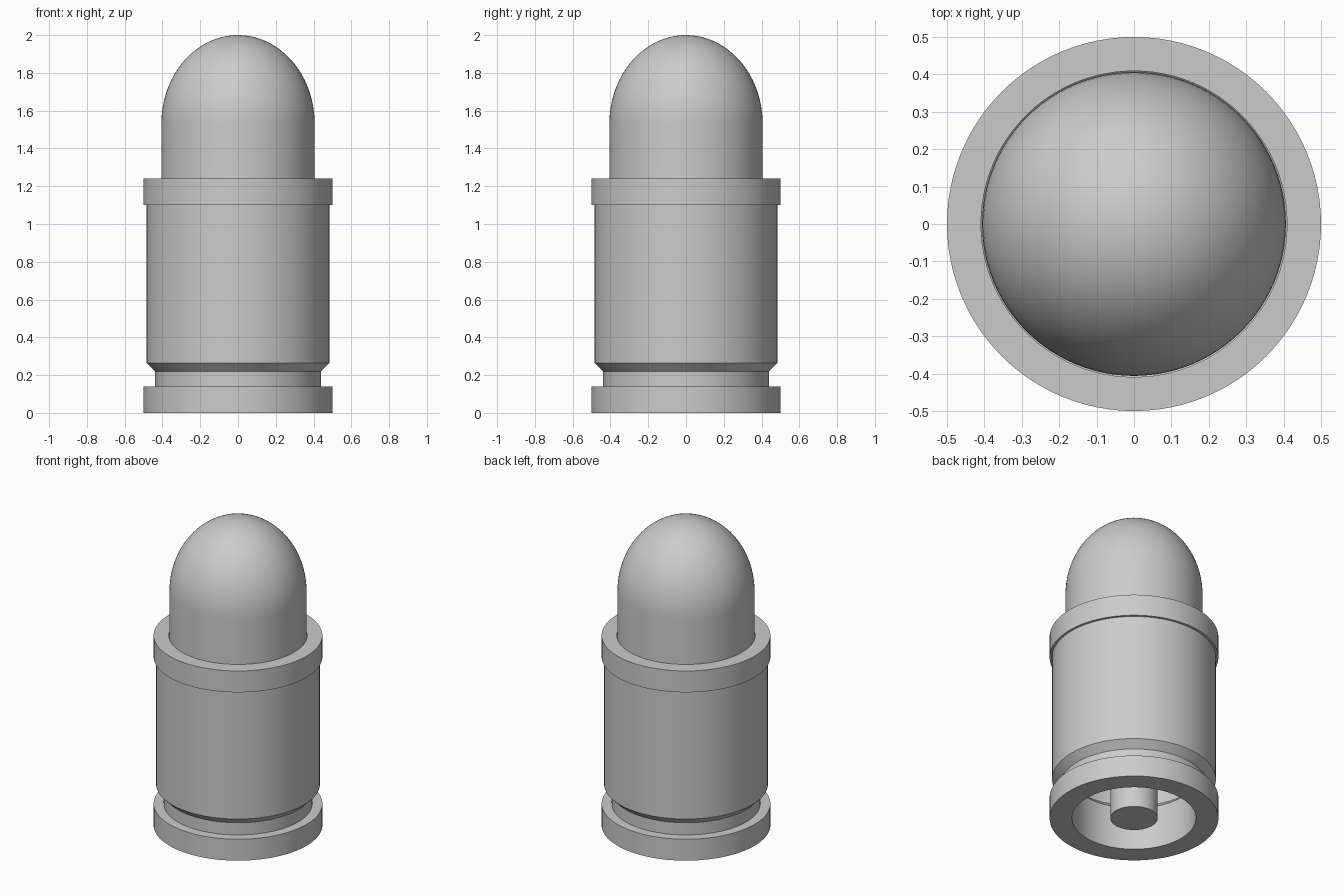
import bpy
import bmesh
import math

default = bpy.data.objects.get("Cube")
if default:
    bpy.data.objects.remove(default, do_unlink=True)

SEGMENTS = 96

grey = bpy.data.materials.new("plain_grey")
grey.use_nodes = True
colour = (0.6, 0.6, 0.6, 1)
grey.diffuse_color = colour
grey.node_tree.nodes["Principled BSDF"].inputs["Base Color"].default_value = colour


def lathe(name, profile, closed=False):
    """Spin a (radius, height) profile around the z axis."""
    bm = bmesh.new()
    verts = [bm.verts.new((r, 0, z)) for r, z in profile]
    edges = [bm.edges.new(pair) for pair in zip(verts, verts[1:])]
    if closed:
        edges.append(bm.edges.new((verts[-1], verts[0])))
    bmesh.ops.spin(bm, geom=verts + edges, cent=(0, 0, 0), axis=(0, 0, 1),
                   angle=math.tau, steps=SEGMENTS, use_duplicate=False)
    bmesh.ops.remove_doubles(bm, verts=bm.verts, dist=0.0001)
    bmesh.ops.recalc_face_normals(bm, faces=bm.faces)
    mesh = bpy.data.meshes.new(name)
    bm.to_mesh(mesh)
    bm.free()
    mesh.materials.append(grey)
    obj = bpy.data.objects.new(name, mesh)
    bpy.context.collection.objects.link(obj)
    bpy.ops.object.select_all(action="DESELECT")
    obj.select_set(True)
    bpy.context.view_layer.objects.active = obj
    bpy.ops.object.shade_smooth_by_angle(angle=math.radians(30))
    return obj


# Hollow casing: rim, groove, shoulder, wall, mouth band, then the bore
lathe("casing", [
    (0.5, 0), (0.5, 0.14), (0.44, 0.14), (0.44, 0.22), (0.485, 0.265),
    (0.485, 1.1), (0.5, 1.1), (0.5, 1.24), (0.409, 1.24),
    (0.409, 0.32), (0.367, 0.28), (0.367, 0),
], closed=True)

# Domed slug seated in the mouth
RADIUS, BASE, SHOULDER, TOP = 0.406, 0.9, 1.53, 2.0
RINGS = 24
dome = []
for i in range(RINGS + 1):
    a = math.pi / 2 * i / RINGS
    dome.append((RADIUS * math.cos(a), SHOULDER + (TOP - SHOULDER) * math.sin(a)))
lathe("slug", [(0, BASE), (RADIUS, BASE)] + dome)

# Central pin inside the open base
lathe("centre_pin", [(0, 0), (0.14, 0), (0.14, BASE), (0, BASE)])
